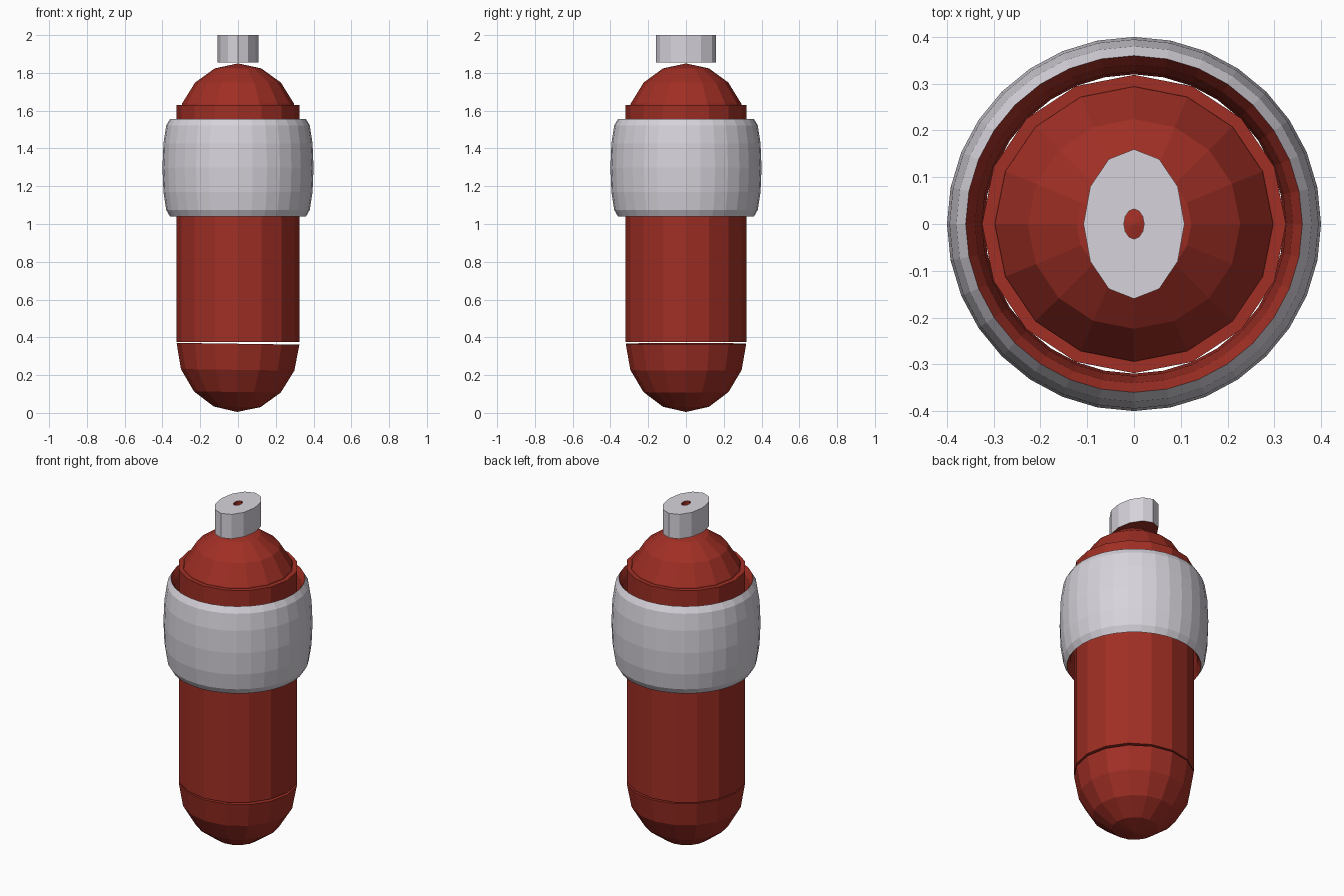
import bpy, bmesh, math

cube = bpy.data.objects.get("Cube")
if cube:
    bpy.data.objects.remove(cube)


def material(name, rgb):
    m = bpy.data.materials.new(name)
    m.use_nodes = True
    color = (*rgb, 1)
    m.diffuse_color = color
    bsdf = next(n for n in m.node_tree.nodes if n.type == 'BSDF_PRINCIPLED')
    bsdf.inputs["Base Color"].default_value = color
    bsdf.inputs["Roughness"].default_value = 0.6
    return m


RED = material("deep red", (0.35, 0.028, 0.018))
SILVER = material("light silver", (0.68, 0.65, 0.71))


def lathe(name, profile, sides, sx=1, sy=1, closed=False, rule=None):
    """Spin (radius, z) points about z; radius 0 becomes a pole.
    Profiles run upward on the outside. rule(face index in profile) gives the material."""
    bm = bmesh.new()
    rings = []
    for r, z in profile:
        if r < 1e-6:
            rings.append([bm.verts.new((0, 0, z))] * sides)
        else:
            angles = [math.tau * i / sides for i in range(sides)]
            rings.append([bm.verts.new((r * sx * math.cos(a), r * sy * math.sin(a), z))
                          for a in angles])
    count = len(rings) if closed else len(rings) - 1
    for j in range(count):
        low, high = rings[j], rings[(j + 1) % len(rings)]
        for i in range(sides):
            k = (i + 1) % sides
            corners = list(dict.fromkeys((low[i], low[k], high[k], high[i])))
            face = bm.faces.new(corners)
            face.material_index = rule(j) if rule else 0
    mesh = bpy.data.meshes.new(name)
    bm.to_mesh(mesh)
    bm.free()
    mesh.materials.append(RED)
    mesh.materials.append(SILVER)
    obj = bpy.data.objects.new(name, mesh)
    bpy.context.collection.objects.link(obj)
    return obj


def quarter(radius, height, start, end):
    steps = 4
    return [(radius * math.cos(a), height * math.sin(a))
            for a in (start + (end - start) * i / steps for i in range(steps + 1))]


SIDES, WIDE, DEEP = 16, 0.325, 0.319

# Main tube, closed at both ends
lathe("body", [(0, 0.375), (1, 0.375), (1, 1.63), (0, 1.63)], SIDES, WIDE, DEEP)

# Rounded top, set into the tube
dome = lathe("top_dome", quarter(1, 0.345, 0, math.pi / 2), SIDES, 0.321, 0.317)
dome.location.z = 1.505

# Rounded bottom, tilted a little so that a thin seam opens on one side
base = lathe("bottom_dome", quarter(1, 0.361, -math.pi / 2, 0) + [(0, 0)],
             SIDES, WIDE, DEEP)
base.location.z = 0.366
base.rotation_euler.y = math.radians(0.8)

# Barrel collar: stretched torus, silver outside and red inside
STEPS = 12
section = [(0.36 + 0.04 * math.cos(math.tau * i / STEPS),
            1.298 + 0.258 * math.sin(math.tau * i / STEPS)) for i in range(STEPS)]
lathe("collar", section, 32, closed=True,
      rule=lambda j: 1 if j < STEPS / 4 or j >= STEPS * 3 / 4 else 0)

# Oval cap with a small hole; silver side and top, red underside and bore
lathe("oval_cap", [(0.2, 1.855), (1, 1.855), (1, 2.0), (0.2, 2.0)], 12,
      0.108, 0.16, closed=True, rule=lambda j: 1 if j in (1, 2) else 0)
